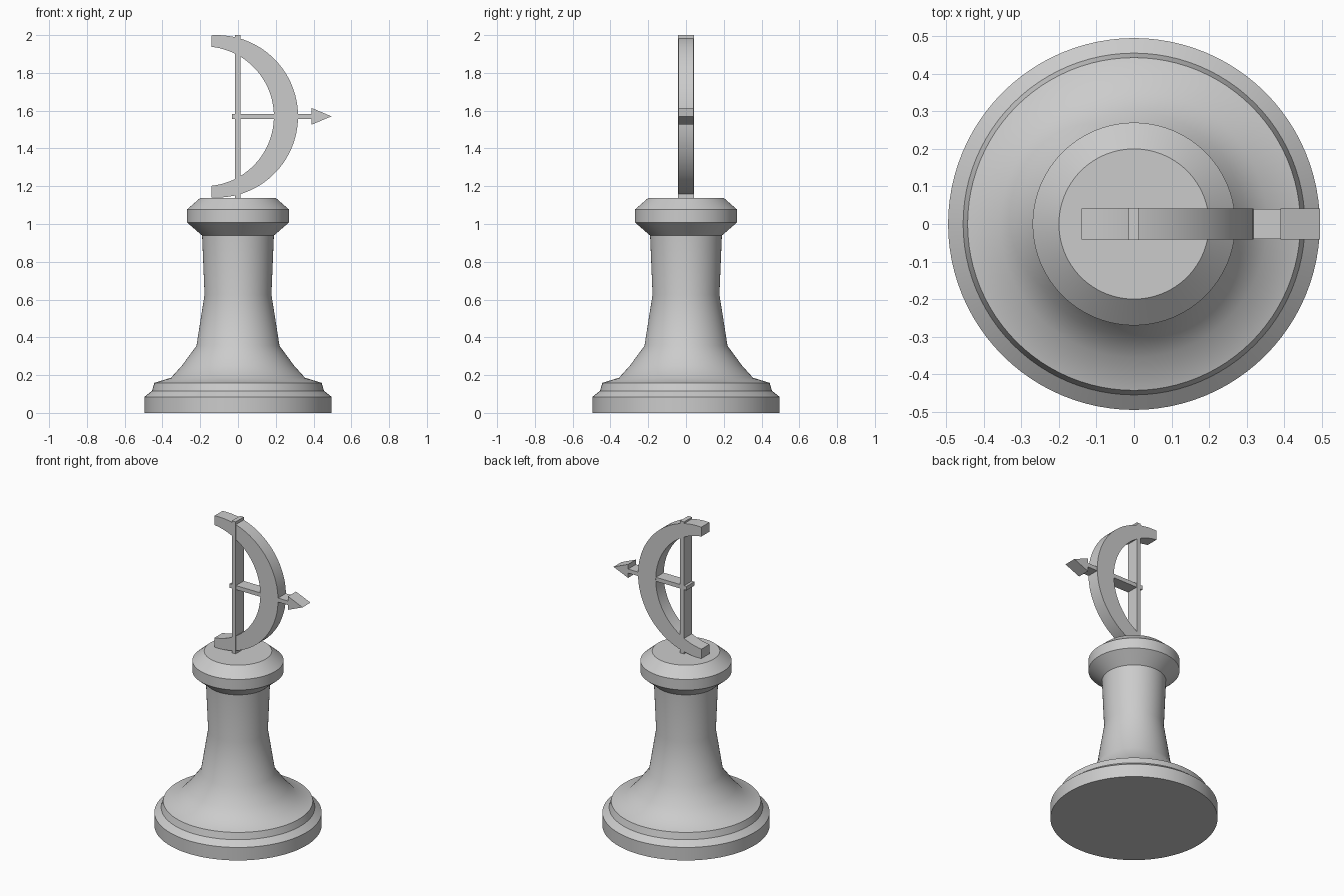
import bpy
import bmesh
import math

if "Cube" in bpy.data.objects:
    bpy.data.objects.remove(bpy.data.objects["Cube"])

GREY = (0.6, 0.6, 0.6, 1.0)
grey = bpy.data.materials.new("plain_grey")
grey.use_nodes = True
grey.diffuse_color = GREY
grey.node_tree.nodes["Principled BSDF"].inputs["Base Color"].default_value = GREY

MID = 1.57       # height of the arrow and centre of the bow
BOW_END = -0.14  # where both bow tips are cut off


def finish(name, bm, angle=33):
    bmesh.ops.recalc_face_normals(bm, faces=bm.faces)
    mesh = bpy.data.meshes.new(name)
    bm.to_mesh(mesh)
    bm.free()
    mesh.materials.append(grey)
    ob = bpy.data.objects.new(name, mesh)
    bpy.context.collection.objects.link(ob)
    bpy.ops.object.select_all(action="DESELECT")
    ob.select_set(True)
    bpy.context.view_layer.objects.active = ob
    bpy.ops.object.shade_smooth_by_angle(angle=math.radians(angle))
    return ob


def lathe(name, profile, sides=96):
    """Rings of a turned shape, capped at both ends."""
    bm = bmesh.new()
    rings = []
    for r, z in profile:
        turn = [2 * math.pi * i / sides for i in range(sides)]
        rings.append([bm.verts.new((r * math.cos(a), r * math.sin(a), z)) for a in turn])
    for low, high in zip(rings, rings[1:]):
        for i in range(sides):
            j = (i + 1) % sides
            bm.faces.new((low[i], low[j], high[j], high[i]))
    bm.faces.new(rings[0][::-1])
    bm.faces.new(rings[-1])
    return finish(name, bm)


def plate(name, outline, half):
    """An outline in the x-z plane given thickness along y."""
    bm = bmesh.new()
    face = bm.faces.new([bm.verts.new((x, -half, z)) for x, z in outline])
    moved = bmesh.ops.extrude_face_region(bm, geom=[face])["geom"]
    verts = [v for v in moved if isinstance(v, bmesh.types.BMVert)]
    bmesh.ops.translate(bm, verts=verts, vec=(0, 2 * half, 0))
    return finish(name, bm)


def bar(name, x0, x1, z0, z1, half):
    return plate(name, [(x0, z0), (x1, z0), (x1, z1), (x0, z1)], half)


def arc(cx, r, steps=48):
    """Arc bulging towards +x, from the lower bow end to the upper one."""
    end = math.acos((BOW_END - cx) / r)
    angles = [end * (2 * i / steps - 1) for i in range(steps + 1)]
    return [(cx + r * math.cos(a), MID + r * math.sin(a)) for a in angles]


# Turned pedestal: stepped base, flared column and bevelled collar
lathe("pedestal", [
    (0.495, 0), (0.495, 0.085), (0.455, 0.117), (0.443, 0.159),
    (0.355, 0.186), (0.297, 0.25), (0.22, 0.355), (0.177, 0.626),
    (0.19, 0.939), (0.27, 1.008), (0.27, 1.077), (0.2, 1.138)])

# Crescent bow between two arcs
plate("bow", arc(-0.112, 0.43) + arc(-0.18, 0.37)[::-1], 0.041)

# Bowstring and arrow
bar("bowstring", -0.015, 0.013, 1.138, 2.0, 0.042)
bar("arrow_shaft", -0.032, 0.395, MID - 0.013, MID + 0.013, 0.04)
plate("arrow_head", [(0.39, MID - 0.044), (0.495, MID), (0.39, MID + 0.044)], 0.041)
